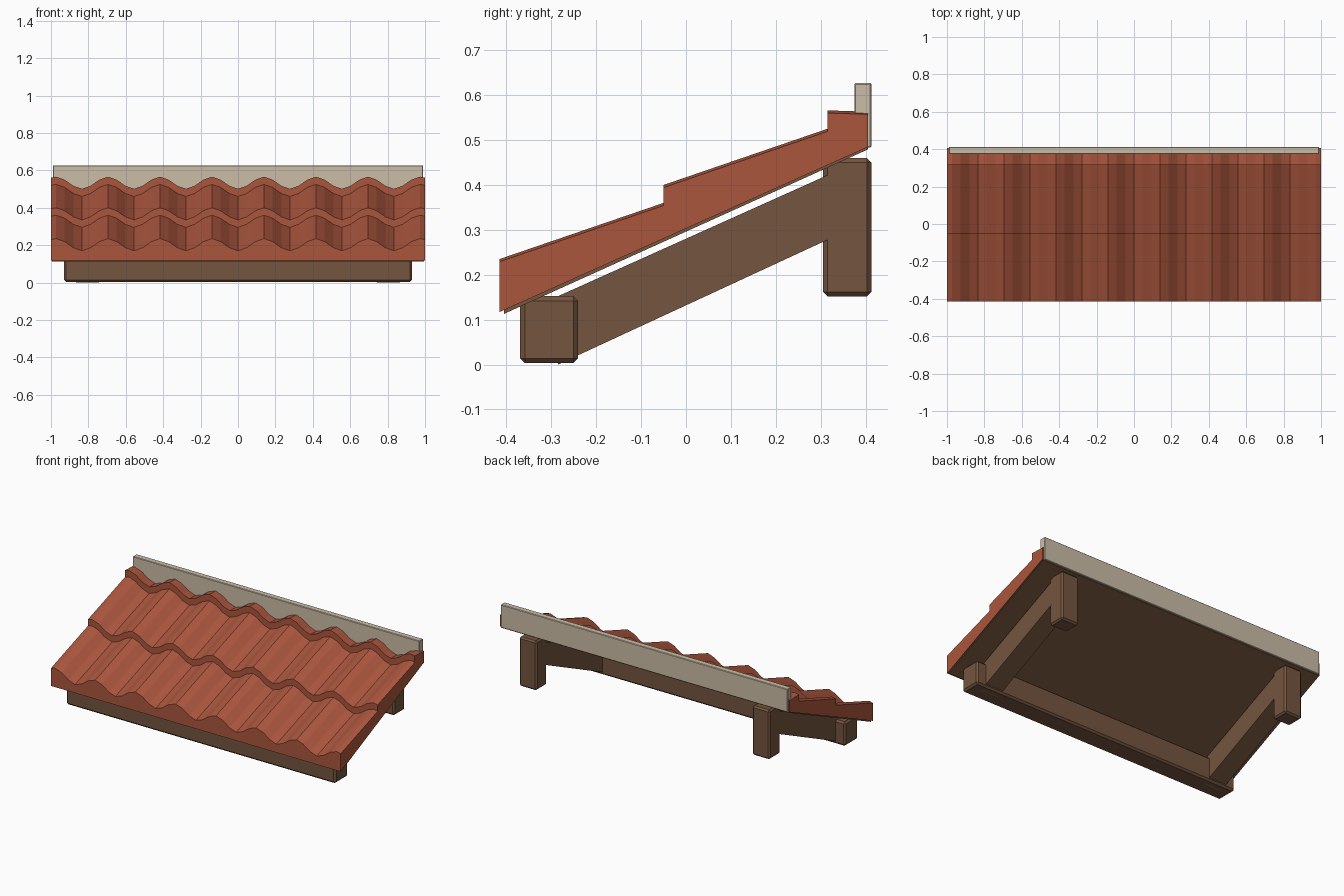
import bpy, bmesh, math

if "Cube" in bpy.data.objects:
    bpy.data.objects.remove(bpy.data.objects["Cube"])


def material(name, rgb):
    m = bpy.data.materials.new(name)
    m.diffuse_color = (*rgb, 1)
    m.use_nodes = True
    m.node_tree.nodes["Principled BSDF"].inputs["Base Color"].default_value = m.diffuse_color
    return m


TERRACOTTA = material("terracotta", (0.407, 0.093, 0.047))
WOOD = material("brown wood", (0.178, 0.092, 0.050))
PLASTER = material("pale plaster", (0.600, 0.510, 0.390))


def finish(bm, name, mat):
    bmesh.ops.recalc_face_normals(bm, faces=bm.faces)
    me = bpy.data.meshes.new(name)
    bm.to_mesh(me)
    bm.free()
    me.materials.append(mat)
    ob = bpy.data.objects.new(name, me)
    bpy.context.collection.objects.link(ob)
    return ob


def box(name, lo, hi, mat, bevel):
    bm = bmesh.new()
    bmesh.ops.create_cube(bm, size=1)
    for v in bm.verts:
        v.co = [lo[i] + (v.co[i] + 0.5) * (hi[i] - lo[i]) for i in range(3)]
    bmesh.ops.bevel(bm, geom=bm.edges[:], offset=bevel, segments=1, affect='EDGES')
    return finish(bm, name, mat)


def side_prism(name, profile, x0, x1, mat):
    """Extrude a (y, z) outline along x."""
    bm = bmesh.new()
    face = bm.faces.new([bm.verts.new((x0, y, z)) for y, z in profile])
    out = bmesh.ops.extrude_face_region(bm, geom=[face])
    for v in out["geom"]:
        if isinstance(v, bmesh.types.BMVert):
            v.co.x = x1
    return finish(bm, name, mat)


# Wavy tile courses: one wave section swept along a stepped side profile
PERIOD, SWING = 0.278, 0.0325
STEP = PERIOD / 6
xs = [-1] + [k * STEP for k in range(-21, 22)] + [1]
stations = [(-0.415, 0.235), (-0.05, 0.36), (-0.05, 0.40),
            (0.315, 0.525), (0.315, 0.566), (0.405, 0.563)]


def under(y):
    return 0.117 + (y + 0.415) * 0.448


bm = bmesh.new()
top = [[bm.verts.new((x, y, z - SWING * (1 + math.cos(2 * math.pi * x / PERIOD))))
        for x in xs] for y, z in stations]
ys = sorted({y for y, z in stations})
low = {y: [bm.verts.new((x, y, under(y))) for x in xs] for y in ys}
for a, b in zip(top, top[1:]):
    for i in range(len(xs) - 1):
        bm.faces.new((a[i], a[i + 1], b[i + 1], b[i]))
for a, b in zip(ys, ys[1:]):
    for i in range(len(xs) - 1):
        bm.faces.new((low[a][i], low[b][i], low[b][i + 1], low[a][i + 1]))
for row, base in ((top[0], low[ys[0]]), (top[-1], low[ys[-1]])):
    for i in range(len(xs) - 1):
        bm.faces.new((row[i], base[i], base[i + 1], row[i + 1]))
for e in (0, -1):  # gable sides
    bm.faces.new([r[e] for r in top] + [low[y][e] for y in reversed(ys)])
finish(bm, "roof_tiles", TERRACOTTA)

# Deck board under the tiles
side_prism("deck_board", [(-0.405, 0.113), (0.405, 0.479), (0.405, 0.49), (-0.405, 0.124)],
           -0.995, 0.995, WOOD)

# Wall flashing along the back
box("wall_flashing", (-0.99, 0.375, 0.483), (0.99, 0.413, 0.627), PLASTER, 0.003)

# Front beam
box("front_beam", (-0.93, -0.37, 0.003), (0.93, -0.24, 0.153), WOOD, 0.011)

# Rafters and back posts on both sides
for side, s in (("left", -1), ("right", 1)):
    a, b = sorted((s * 0.745, s * 0.865))
    box(side + "_post", (a, 0.305, 0.152), (b, 0.413, 0.46), WOOD, 0.01)
    side_prism(side + "_rafter",
               [(-0.285, 0.0), (0.32, 0.28), (0.32, 0.424), (-0.29, 0.15)],
               a - 0.0005, b + 0.0005, WOOD)
